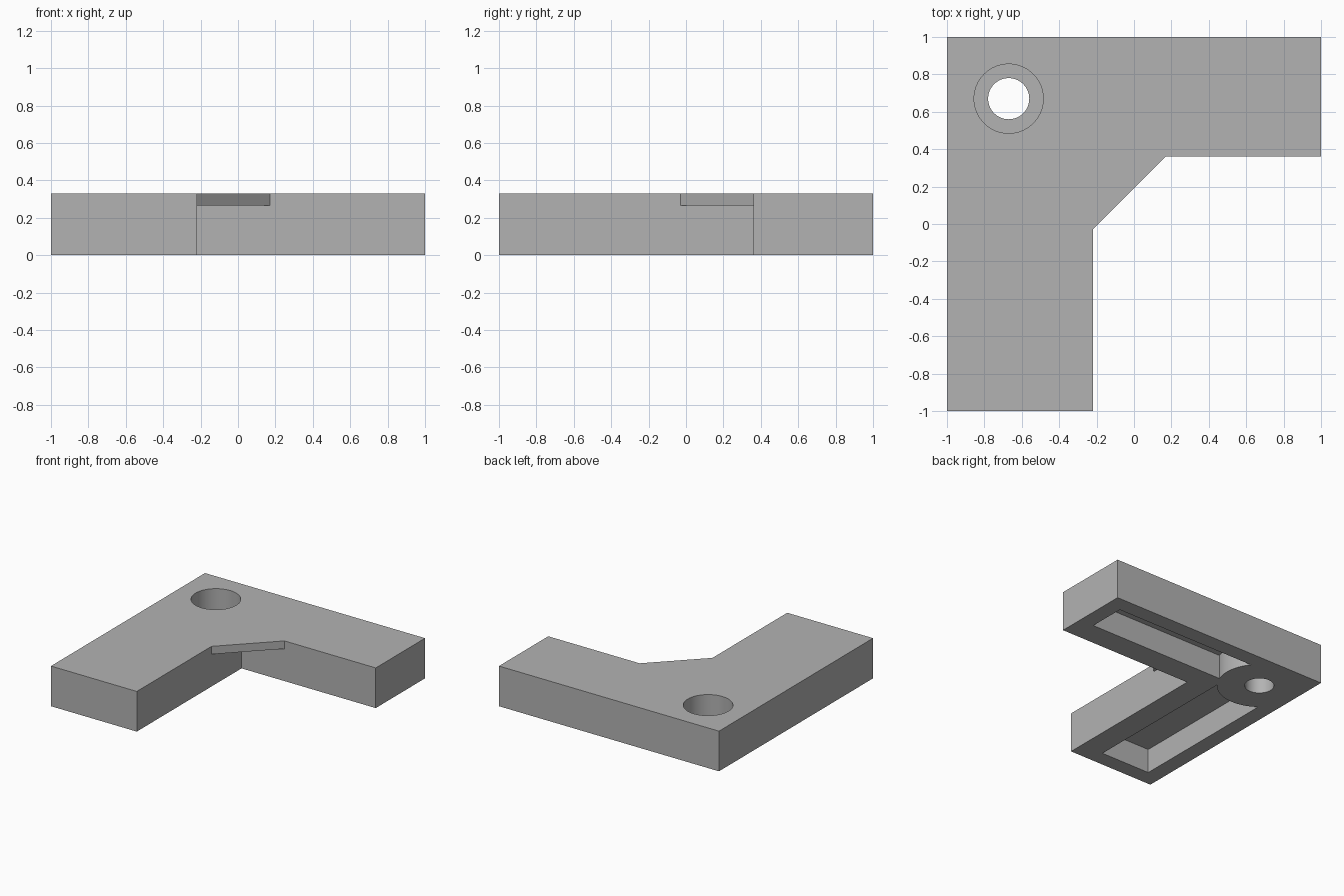
import bpy, bmesh
from math import radians

if "Cube" in bpy.data.objects:
    bpy.data.objects.remove(bpy.data.objects["Cube"], do_unlink=True)

HEIGHT = 0.33
HOLE = (-0.67, 0.67)

grey = bpy.data.materials.new("plain grey")
grey.use_nodes = True
colour = (0.45, 0.45, 0.45, 1)
grey.diffuse_color = colour
grey.node_tree.nodes["Principled BSDF"].inputs["Base Color"].default_value = colour


def prism(name, outline, z0, z1):
    """Extrude a counter-clockwise outline from z0 up to z1."""
    bm = bmesh.new()
    base = bm.faces.new([bm.verts.new((x, y, z0)) for x, y in outline])
    top = bmesh.ops.extrude_face_region(bm, geom=[base])["geom"]
    verts = [v for v in top if isinstance(v, bmesh.types.BMVert)]
    bmesh.ops.translate(bm, verts=verts, vec=(0, 0, z1 - z0))
    bmesh.ops.recalc_face_normals(bm, faces=bm.faces)
    mesh = bpy.data.meshes.new(name)
    bm.to_mesh(mesh)
    bm.free()
    mesh.materials.append(grey)
    obj = bpy.data.objects.new(name, mesh)
    bpy.context.collection.objects.link(obj)
    return obj


def box(name, x0, x1, y0, y1, z0, z1):
    return prism(name, [(x0, y0), (x1, y0), (x1, y1), (x0, y1)], z0, z1)


def cylinder(name, radius, z0, z1):
    bpy.ops.mesh.primitive_cylinder_add(vertices=64, radius=radius, depth=z1 - z0,
                                        location=(*HOLE, (z0 + z1) / 2))
    obj = bpy.context.object
    obj.name = name
    obj.data.materials.append(grey)
    return obj


def combine(target, tool, operation):
    """Apply a boolean and remove the tool object."""
    mod = target.modifiers.new(operation.title(), "BOOLEAN")
    mod.object, mod.operation, mod.solver = tool, operation, "EXACT"
    bpy.context.view_layer.objects.active = target
    bpy.ops.object.modifier_apply(modifier=mod.name)
    bpy.data.objects.remove(tool, do_unlink=True)


# L-shaped body
bracket = prism("corner_bracket", [(-1, -1), (-0.22, -1), (-0.22, 0.36),
                                   (1, 0.36), (1, 1), (-1, 1)], 0, HEIGHT)

# Thin triangular web across the inside corner, overlapping into the body
web = prism("corner_web", [(-0.22, -0.03), (0.17, 0.36), (0.17, 0.5),
                           (-0.4, 0.5), (-0.4, -0.03)], 0.265, HEIGHT)
combine(bracket, web, "UNION")

# Underside pockets, each ending against the round boss
for pocket in (box("side_pocket", -0.87, -0.42, -0.87, 0.6, -0.1, 0.2),
               box("back_pocket", -0.6, 0.87, 0.56, 0.87, -0.1, 0.2)):
    combine(pocket, cylinder("boss_keep", 0.32, -0.2, 0.4), "DIFFERENCE")
    combine(bracket, pocket, "DIFFERENCE")

# Counterbored screw hole
combine(bracket, cylinder("counterbore", 0.185, 0.135, 0.5), "DIFFERENCE")
combine(bracket, cylinder("screw_hole", 0.11, -0.2, 0.5), "DIFFERENCE")

# Smooth the round walls, keep the edges crisp
bpy.ops.object.select_all(action="DESELECT")
bracket.select_set(True)
bpy.context.view_layer.objects.active = bracket
bpy.ops.object.shade_smooth_by_angle(angle=radians(30))
